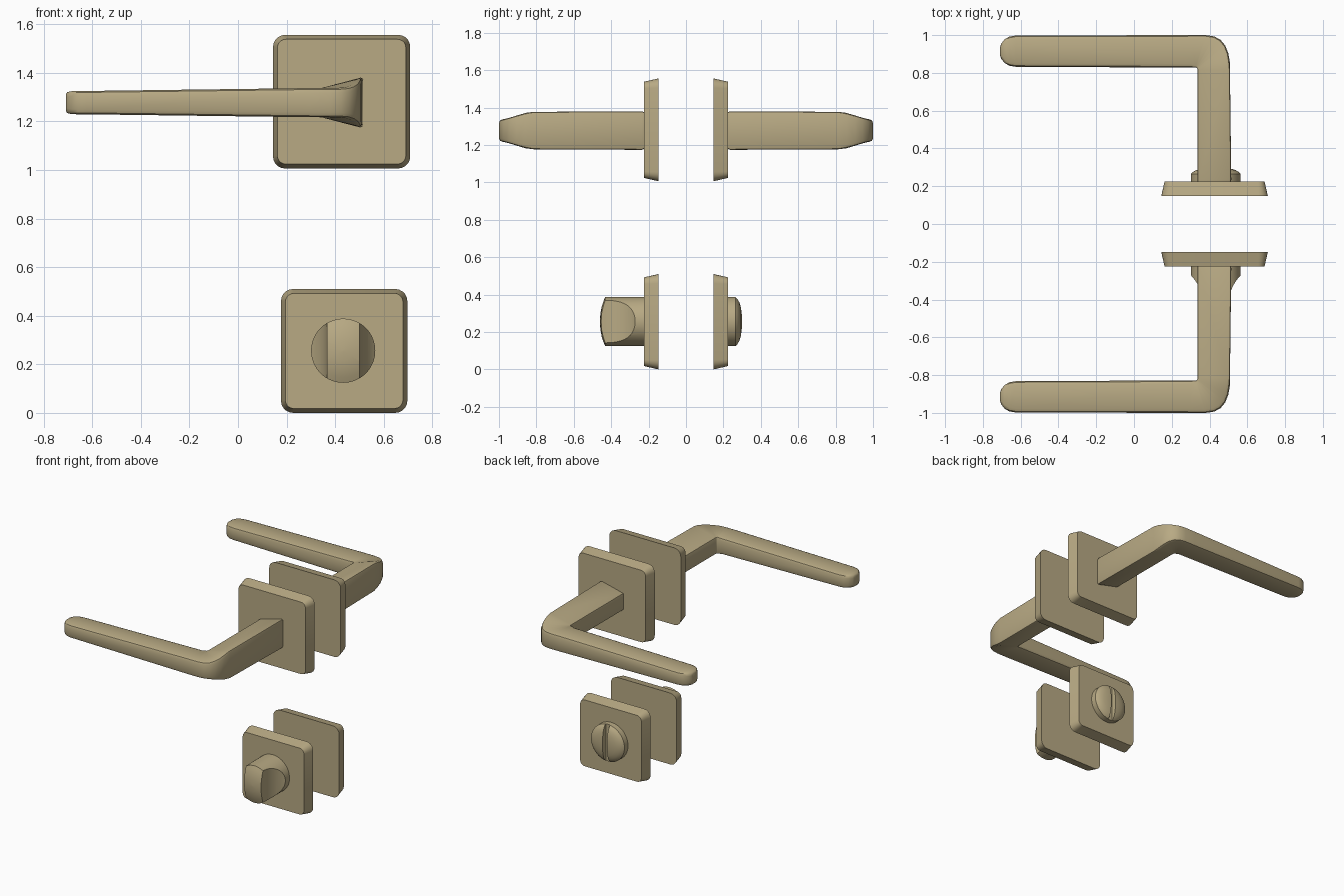
import bpy, bmesh, math

if "Cube" in bpy.data.objects:
    bpy.data.objects.remove(bpy.data.objects["Cube"])

brass = bpy.data.materials.new("aged_brass")
brass.diffuse_color = (0.48, 0.40, 0.23, 1)
brass.use_nodes = True
brass.node_tree.nodes["Principled BSDF"].inputs["Base Color"].default_value = brass.diffuse_color


def finish(name, bm, angle=35):
    bmesh.ops.remove_doubles(bm, verts=bm.verts, dist=0.0004)
    bmesh.ops.recalc_face_normals(bm, faces=bm.faces)
    me = bpy.data.meshes.new(name)
    bm.to_mesh(me)
    bm.free()
    ob = bpy.data.objects.new(name, me)
    bpy.context.collection.objects.link(ob)
    me.materials.append(brass)
    shade(ob, angle)
    return ob


def select(ob):
    bpy.ops.object.select_all(action='DESELECT')
    ob.select_set(True)
    bpy.context.view_layer.objects.active = ob


def shade(ob, angle=35):
    select(ob)
    bpy.ops.object.shade_smooth_by_angle(angle=math.radians(angle))


def skin(name, rings, angle=35):
    """Bridge equal-length rings of points and cap both ends."""
    bm = bmesh.new()
    loops = [[bm.verts.new(p) for p in r] for r in rings]
    n = len(loops[0])
    for a, b in zip(loops, loops[1:]):
        for i in range(n):
            j = (i + 1) % n
            bm.faces.new((a[i], a[j], b[j], b[i]))
    bm.faces.new(loops[0])
    bm.faces.new(loops[-1])
    return finish(name, bm, angle)


def rounded_rect(cx, cz, hx, hz, r, y, seg=5):
    pts = []
    for k, (sx, sz) in enumerate([(1, 1), (-1, 1), (-1, -1), (1, -1)]):
        for i in range(seg + 1):
            a = math.pi / 2 * (k + i / seg)
            pts.append((cx + sx * (hx - r) + r * math.cos(a), y,
                        cz + sz * (hz - r) + r * math.sin(a)))
    return pts


def plate(name, cx, cz, hx, hz, s):
    skin(name, [rounded_rect(cx, cz, hx, hz, 0.05, s * 0.147),
                rounded_rect(cx, cz, hx - 0.018, hz - 0.018, 0.035, s * 0.225)])


def lathe(name, cx, cz, profile, seg=64):
    ring = [2 * math.pi * i / seg for i in range(seg)]
    return skin(name, [[(cx + r * math.cos(a), y, cz + r * math.sin(a))
                        for a in ring] for r, y in profile])


def cut(ob, cutter):
    cutter.hide_render = True
    mod = ob.modifiers.new("cut", 'BOOLEAN')
    mod.operation, mod.object, mod.solver = 'DIFFERENCE', cutter, 'EXACT'
    select(ob)
    bpy.ops.object.modifier_apply(modifier=mod.name)
    bpy.data.objects.remove(cutter)
    shade(ob)


def prism(name, outline, z0, z1):
    return skin(name, [[(x, y, z) for x, y in outline] for z in (z0, z1)])


def lever(name, s):
    """Stem with a wedge section, turning a corner into a flat arm."""
    zc = 1.277
    # each station: inner x, y / outer x, y / inner and outer half height
    st = [(.336, -.222, .513, -.222, .058, .097),
          (.336, -.235, .515, -.235, .060, .103),
          (.336, -.815, .508, -.815, .060, .100),
          (.335, -.823, .507, -.86, .060, .095),
          (.334, -.825, .499, -.905, .060, .083),
          (.333, -.826, .483, -.945, .060, .072),
          (.332, -.827, .458, -.975, .060, .064),
          (.330, -.828, .425, -.993, .060, .061),
          (.325, -.828, .380, -1.0, .060, .060),
          (.300, -.828, .300, -1.0, .060, .060),
          (-.625, -.832, -.625, -.998, .048, .048),
          (-.660, -.838, -.660, -.992, .048, .048),
          (-.686, -.853, -.686, -.977, .047, .047),
          (-.703, -.875, -.703, -.955, .043, .043),
          (-.709, -.893, -.709, -.937, .034, .034)]
    rings = []
    for k, (ix, iy, ox, oy, hi, ho) in enumerate(st):
        w = math.hypot(ox - ix, oy - iy)
        e = min(0.02, w * 0.25)
        bi = 0.007 if k < 9 else e       # small inner rounding on the stem
        bo = 0.010 if k < 3 else e
        # across fraction u and height v of the upper half of the section
        half = [(0, hi - bi)]
        half += [(bi * 0.3 / w, hi - bi * 0.3), (bi / w, hi)]
        half += [(1 - bo / w, ho), (1 - bo * 0.3 / w, ho - bo * 0.3), (1, ho - bo)]
        pts = half + [(u, -v) for u, v in reversed(half)]
        rings.append([(ix + (ox - ix) * u, s * -(iy + (oy - iy) * u), zc + v)
                      for u, v in pts])
    skin(name, rings, 40)


# plates and levers on both sides
for side, s in (("front", -1), ("back", 1)):
    plate(side + "_handle_plate", 0.4265, 1.281, 0.2825, 0.275, s)
    plate(side + "_lock_plate", 0.437, 0.255, 0.26, 0.255, s)
    lever(side + "_lever", s)

# thumb turn with a scoop on each side of the grip
kx, kz, kr = 0.433, 0.256, 0.132
turn = lathe("thumb_turn", kx, kz, [(kr, -0.22), (kr, -0.432), (0.11, -0.441),
                                    (0.08, -0.451), (0.04, -0.458), (0.002, -0.46)])
R = 0.225
for m in (-1, 1):
    arc = [(kx + m * (0.067 + R - R * math.cos(a)), -0.43 + R * math.sin(a))
           for a in [math.radians(80) * i / 20 for i in range(21)]]
    arc += [(arc[-1][0], -0.55), (kx + m * 0.067, -0.55)]
    cut(turn, prism("scoop_cutter", arc, 0, 0.6))

# emergency release with a coin slot
release = lathe("release_disc", kx, kz, [(kr, 0.22), (kr, 0.265), (0.122, 0.275),
                                         (0.105, 0.285), (0.08, 0.293), (0.045, 0.298),
                                         (0.002, 0.30)])
w = 0.018
cut(release, prism("slot_cutter", [(kx - w, 0.262), (kx + w, 0.262),
                                   (kx + w, 0.4), (kx - w, 0.4)], 0, 0.6))
